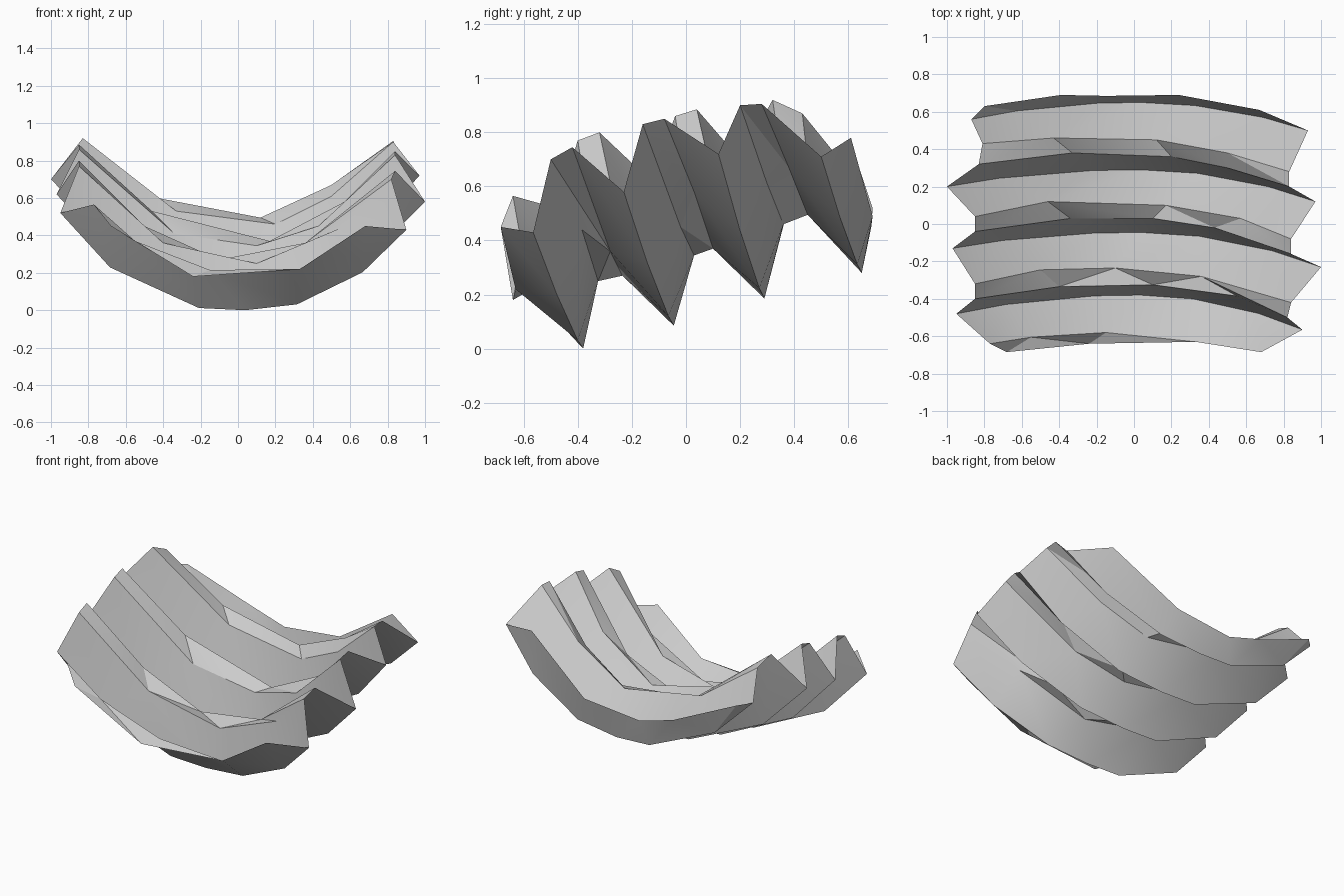
import bpy
import math

cube = bpy.data.objects.get("Cube")
if cube:
    bpy.data.objects.remove(cube)

# Single matte grey
grey = bpy.data.materials.new("light_grey")
grey.use_nodes = True
grey.diffuse_color = (0.6, 0.6, 0.6, 1)
grey.node_tree.nodes["Principled BSDF"].inputs["Base Color"].default_value = grey.diffuse_color

# Shared crest stations across the trough, from right end to left end
STATIONS = (-1, -0.72, -0.22, 0.04, 0.35, 0.74, 1)


def crest(left, middle, right):
    """Sagging line between two ends, passing through the middle (y, z) at x = 0."""
    points = []
    for u in STATIONS:
        end = left if u < 0 else right
        rise = abs(u) ** 2.5
        sweep = abs(u) ** 2.1
        points.append((end[0] * abs(u),
                       middle[0] + (end[1] - middle[0]) * sweep,
                       middle[1] + (end[2] - middle[1]) * rise))
    return points


def root(*points):
    """Coarse polyline, as the roots have fewer segments than the crests."""
    return list(points)


def loft(name, rows):
    """Bridge neighbouring rows of any point count into an open folded sheet."""
    verts, faces, starts = [], [], []
    for row in rows:
        starts.append(len(verts))
        verts.extend(row)
    for a, b, sa, sb in zip(rows, rows[1:], starts, starts[1:]):
        i = j = 0
        while i < len(a) - 1 or j < len(b) - 1:
            a_done, b_done = i == len(a) - 1, j == len(b) - 1
            if b_done or (not a_done and a[i + 1][0] <= b[j + 1][0]):
                faces.append((sa + i, sb + j, sa + i + 1))
                i += 1
            else:
                faces.append((sa + i, sb + j, sb + j + 1))
                j += 1
    mesh = bpy.data.meshes.new(name)
    mesh.from_pydata(verts, [], faces)
    mesh.materials.append(grey)
    obj = bpy.data.objects.new(name, mesh)
    bpy.context.collection.objects.link(obj)
    bpy.ops.object.select_all(action="DESELECT")
    obj.select_set(True)
    bpy.context.view_layer.objects.active = obj
    bpy.ops.object.shade_smooth_by_angle(angle=math.radians(25))


# Threaded shell: each tooth is front root, outer crest, back root
first_tooth = [
    root((-0.77, -0.64, 0.565), (-0.55, -0.605, 0.37), (-0.15, -0.58, 0.215),
         (0.33, -0.63, 0.22), (0.68, -0.685, 0.45)),
    crest((-0.95, -0.48, 0.52), (-0.38, 0), (0.9, -0.565, 0.43)),
    root((-0.85, -0.4, 0.77), (-0.4, -0.335, 0.36), (0.1, -0.325, 0.25),
         (0.55, -0.385, 0.44), (0.82, -0.5, 0.7)),
]
second_tooth = [
    root((-0.85, -0.32, 0.8), (-0.5, -0.245, 0.45), (-0.1, -0.235, 0.27),
         (0.36, -0.28, 0.36), (0.84, -0.42, 0.745)),
    crest((-0.97, -0.13, 0.62), (-0.045, 0.085), (1, -0.23, 0.58)),
    root((-0.85, -0.04, 0.86), (-0.34, 0.03, 0.41), (0.1, 0.03, 0.345),
         (0.43, -0.02, 0.45), (0.84, -0.16, 0.83)),
]
third_tooth = [
    root((-0.85, 0.04, 0.885), (-0.46, 0.12, 0.53), (0.17, 0.1, 0.37),
         (0.57, 0.03, 0.58), (0.84, -0.08, 0.85)),
    crest((-1, 0.2, 0.7), (0.29, 0.185), (0.97, 0.12, 0.72)),
    root((-0.83, 0.32, 0.92), (-0.33, 0.38, 0.53), (0.2, 0.36, 0.46),
         (0.5, 0.3, 0.61), (0.83, 0.2, 0.9)),
]
fourth_tooth = [
    root((-0.81, 0.43, 0.87), (-0.43, 0.46, 0.6), (0.12, 0.45, 0.495),
         (0.5, 0.38, 0.67), (0.83, 0.28, 0.905)),
    crest((-0.87, 0.56, 0.71), (0.65, 0.28), (0.93, 0.5, 0.71)),
    root((-0.8, 0.63, 0.7), (-0.39, 0.69, 0.52), (-0.15, 0.685, 0.45),
         (0.24, 0.69, 0.49), (0.67, 0.61, 0.78)),
]
loft("threaded_shell", first_tooth + second_tooth + third_tooth + fourth_tooth)

# Small leftover of the land in front of the first tooth
land = first_tooth[0][:4]
loft("front_land", [land, [land[0], (-0.68, -0.685, 0.45), (-0.24, -0.64, 0.18), land[-1]]])
